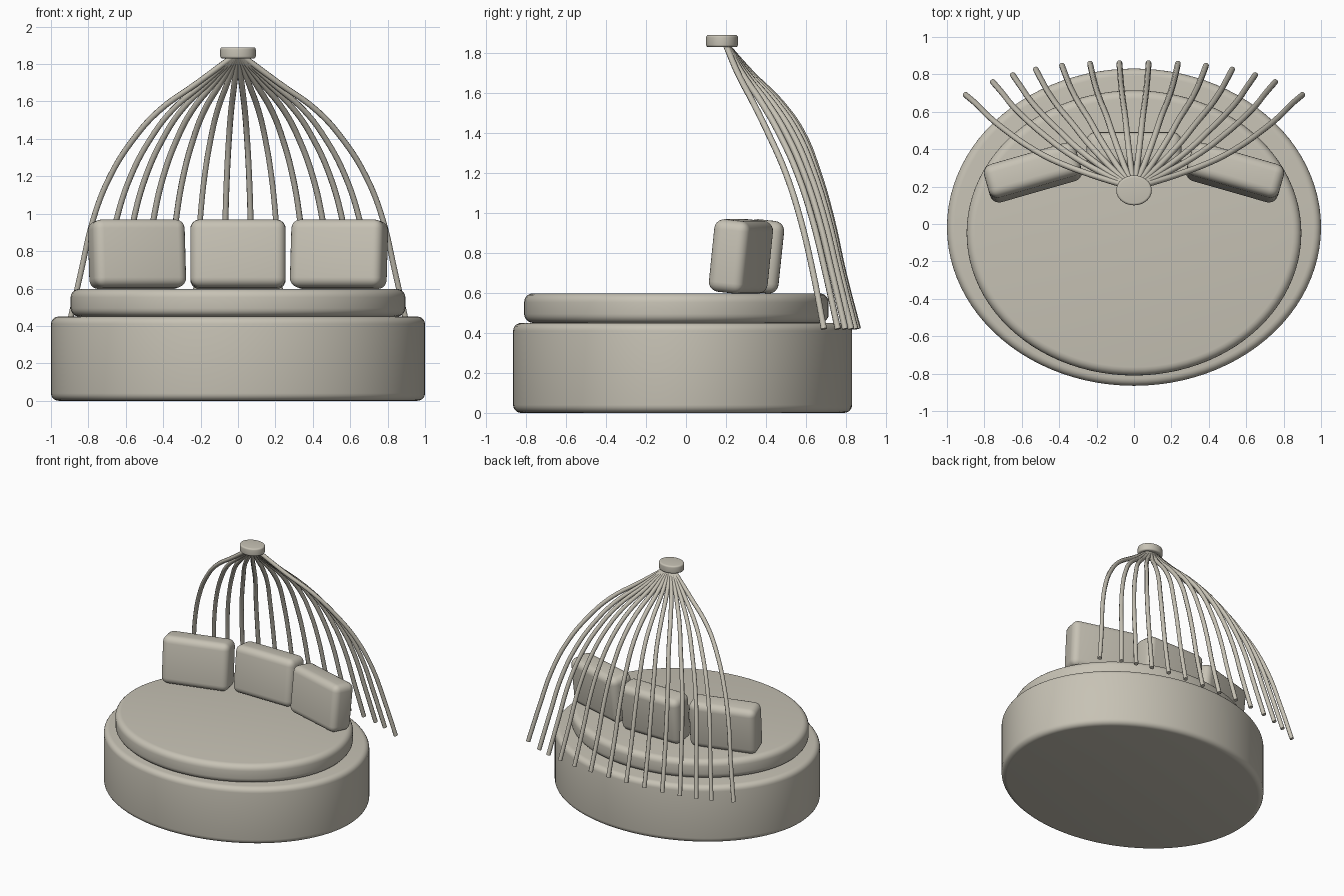
import bpy
import math
from mathutils import Vector

cube = bpy.data.objects.get("Cube")
if cube:
    bpy.data.objects.remove(cube, do_unlink=True)

# One warm grey colour throughout
COLOUR = (0.57, 0.54, 0.46, 1)
mat = bpy.data.materials.new("warm_grey")
mat.use_nodes = True
mat.diffuse_color = COLOUR
mat.node_tree.nodes["Principled BSDF"].inputs["Base Color"].default_value = COLOUR


def finish(obj, name, bevel, segments=5):
    """Name, colour, round the edges and shade smooth."""
    obj.name = name
    obj.data.materials.append(mat)
    bpy.ops.object.transform_apply(location=False, rotation=False, scale=True)
    mod = obj.modifiers.new("round_edges", 'BEVEL')
    mod.width = bevel
    mod.segments = segments
    mod.limit_method = 'ANGLE'
    mod.angle_limit = math.radians(40)
    bpy.ops.object.modifier_apply(modifier=mod.name)
    bpy.ops.object.shade_smooth_by_angle(angle=math.radians(35))
    return obj


def oval_slab(name, rx, ry, y, z0, z1, bevel, sides=96):
    bpy.ops.mesh.primitive_cylinder_add(vertices=sides, radius=1, depth=1,
                                        location=(0, y, (z0 + z1) / 2))
    obj = bpy.context.object
    obj.scale = (rx, ry, z1 - z0)
    return finish(obj, name, bevel)


def cushion(name, x, y, turn):
    bpy.ops.mesh.primitive_cube_add(size=1, location=(x, y, 0.783))
    obj = bpy.context.object
    obj.scale = (0.51, 0.185, 0.365)
    obj.rotation_euler = (math.radians(-6), 0, math.radians(turn))
    return finish(obj, name, 0.05)


# Bed base, mattress and canopy crown
oval_slab("bed_base", 1.0, 0.848, -0.017, 0, 0.45, 0.04)
oval_slab("mattress", 0.895, 0.762, -0.048, 0.45, 0.598, 0.045)
oval_slab("canopy_crown", 0.095, 0.08, 0.18, 1.83, 1.89, 0.012, 48)

# Three back cushions leaning backwards
cushion("middle_cushion", 0, 0.385, 0)
cushion("left_cushion", 0.54, 0.275, -16)
cushion("right_cushion", -0.54, 0.275, 16)

# Canopy ribs: height, sideways spread, backward spread (middle and outer rib)
RIB = [(1.84, 0.03, 0.0, 0.0), (1.7, 0.24, 0.19, 0.12), (1.55, 0.47, 0.42, 0.28),
       (1.4, 0.62, 0.58, 0.43), (1.2, 0.76, 0.70, 0.61), (0.97, 0.86, 0.80, 0.76),
       (0.7, 0.93, 0.89, 0.89), (0.42, 1.0, 1.0, 1.0)]


def rib(name, end_x):
    t = abs(end_x) / 0.9
    end_y = 0.86 - 0.17 * t ** 3
    curve = bpy.data.curves.new(name, 'CURVE')
    curve.dimensions = '3D'
    curve.bevel_depth = 0.016
    curve.bevel_resolution = 2
    curve.resolution_u = 5
    curve.use_fill_caps = True
    spline = curve.splines.new('BEZIER')
    spline.bezier_points.add(len(RIB) - 1)
    for point, (z, side, mid, outer) in zip(spline.bezier_points, RIB):
        back = mid + (outer - mid) * t * t
        point.co = Vector((end_x * side, 0.2 + (end_y - 0.2) * back, z))
        point.handle_left_type = point.handle_right_type = 'AUTO'
    curve.materials.append(mat)
    obj = bpy.data.objects.new(name, curve)
    bpy.context.collection.objects.link(obj)


for i, x in enumerate([0.078, 0.235, 0.385, 0.525, 0.648, 0.755, 0.9], 1):
    rib(f"left_canopy_rib_{i}", x)
    rib(f"right_canopy_rib_{i}", -x)
